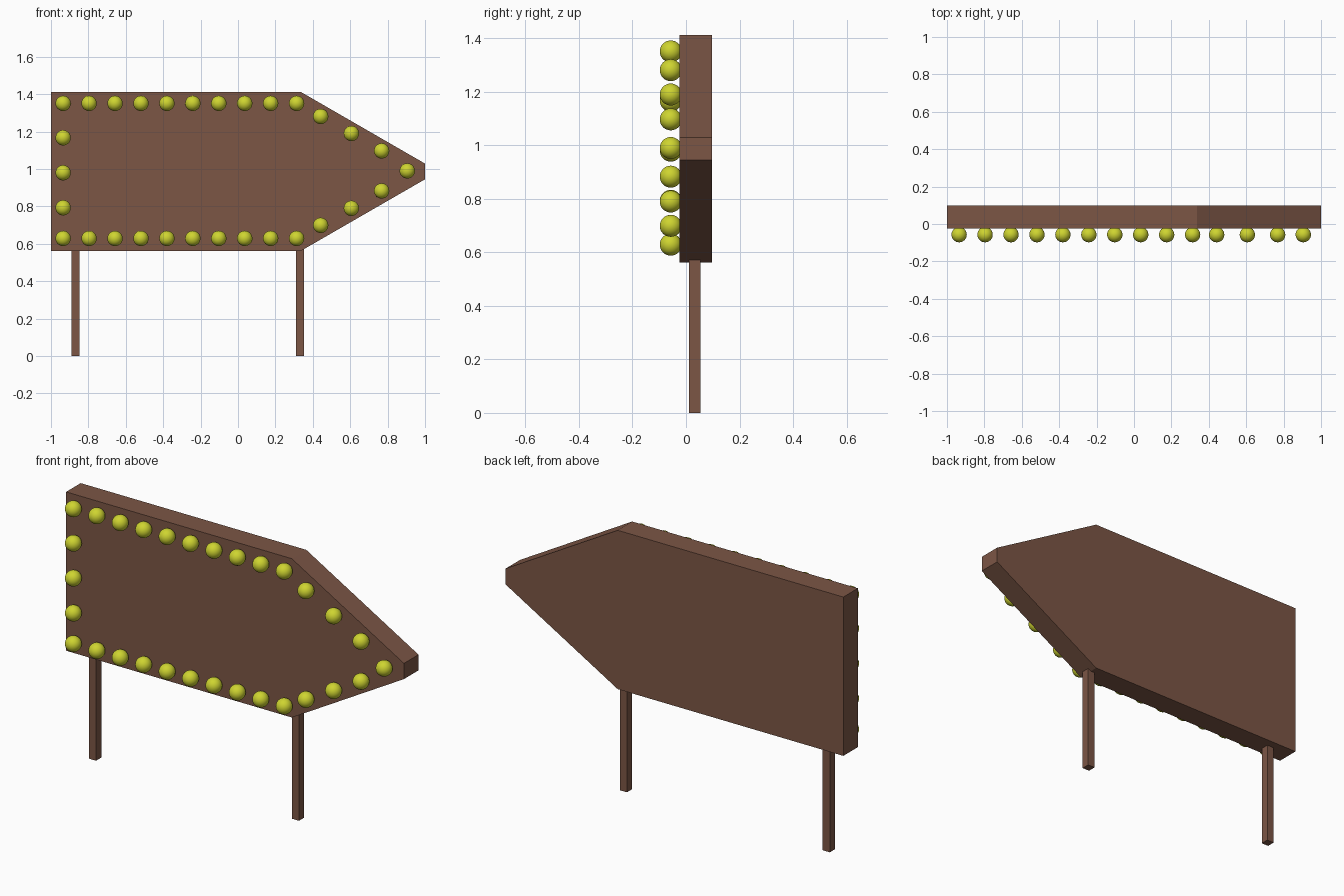
import bpy, bmesh
from mathutils import Matrix

if "Cube" in bpy.data.objects:
    bpy.data.objects.remove(bpy.data.objects["Cube"])


def material(name, rgb):
    m = bpy.data.materials.new(name)
    m.diffuse_color = (*rgb, 1)
    m.use_nodes = True
    m.node_tree.nodes["Principled BSDF"].inputs["Base Color"].default_value = m.diffuse_color
    return m


brown = material("brown_wood", (0.20, 0.093, 0.060))
yellow = material("yellow_bulb", (0.62, 0.66, 0.03))


def finish(bm, name, mat):
    bmesh.ops.recalc_face_normals(bm, faces=bm.faces)
    mesh = bpy.data.meshes.new(name)
    bm.to_mesh(mesh)
    bm.free()
    mesh.materials.append(mat)
    ob = bpy.data.objects.new(name, mesh)
    bpy.context.collection.objects.link(ob)
    return ob


# Arrow-shaped board, extruded from its outline
Y_FRONT, Y_BACK = -0.025, 0.098
outline = [(-1, 0.562), (0.336, 0.562), (1, 0.945),
           (1, 1.029), (0.336, 1.412), (-1, 1.412)]
bm = bmesh.new()
face = bm.faces.new([bm.verts.new((x, Y_FRONT, z)) for x, z in outline])
ext = bmesh.ops.extrude_face_region(bm, geom=[face])
bmesh.ops.translate(bm, vec=(0, Y_BACK - Y_FRONT, 0),
                    verts=[v for v in ext["geom"] if isinstance(v, bmesh.types.BMVert)])
finish(bm, "arrow_board", brown)

# Two square legs
for name, x in (("left_leg", -0.869), ("right_leg", 0.332)):
    bm = bmesh.new()
    bmesh.ops.create_cube(bm, size=1, matrix=Matrix.Translation((x, 0.033, 0.286))
                          @ Matrix.Diagonal((0.042, 0.044, 0.572, 1)))
    finish(bm, name, brown)

# Bulb positions: straight rows, left column, slanted rows and tip
MID = 0.99
half = [(-0.935 + 0.1387 * i, 0.361) for i in range(10)]
half += [(0.442, 0.291), (0.606, 0.200), (0.768, 0.107)]
spots = [(x, MID + s * dz) for x, dz in half for s in (1, -1)]
spots += [(-0.935, z) for z in (1.167, 0.980, 0.793)] + [(0.905, MID)]

# Round bulbs on the front face
for i, (x, z) in enumerate(spots):
    bm = bmesh.new()
    bmesh.ops.create_uvsphere(bm, u_segments=32, v_segments=16, radius=0.041,
                              matrix=Matrix.Translation((x, -0.057, z)))
    for f in bm.faces:
        f.smooth = True
    finish(bm, f"bulb_{i + 1}", yellow)
